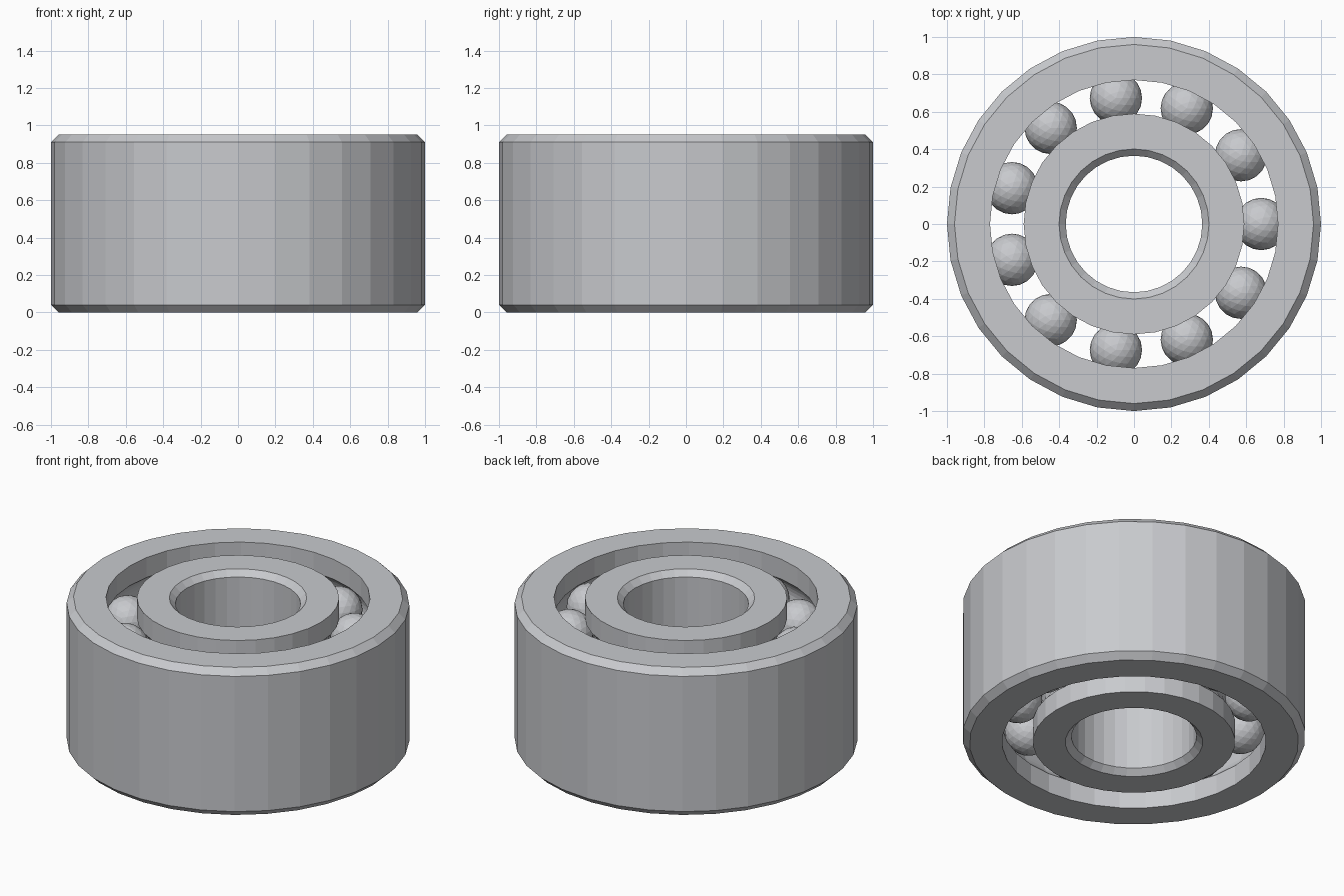
import bpy, bmesh
from math import sin, cos, pi, acos, tau

if "Cube" in bpy.data.objects:
    bpy.data.objects.remove(bpy.data.objects["Cube"], do_unlink=True)

HEIGHT = 0.95
ROWS = (HEIGHT / 4, HEIGHT * 3 / 4)   # heights of the two ball rows
PITCH, BALL = 0.68, 0.14              # ball circle radius, ball radius
GAP = 0.09                            # half the gap between the rings
GROOVE = BALL + 0.002
SIDES, BALLS, ARC = 32, 11, 10
CHAMFER = 0.04

steel = bpy.data.materials.new("steel grey")
steel.use_nodes = True
colour = (0.58, 0.59, 0.615, 1)
steel.diffuse_color = colour
steel.node_tree.nodes["Principled BSDF"].inputs["Base Color"].default_value = colour


def add_object(name, bm):
    mesh = bpy.data.meshes.new(name)
    bm.to_mesh(mesh)
    bm.free()
    mesh.materials.append(steel)
    obj = bpy.data.objects.new(name, mesh)
    bpy.context.collection.objects.link(obj)
    return obj


def race_profile(side):
    """Grooved wall from bottom to top; side is 1 for outer, -1 for inner."""
    points = [(PITCH + side * GAP, 0)]
    half = acos(GAP / GROOVE)
    for z in ROWS:
        for i in range(ARC + 1):
            a = -half + 2 * half * i / ARC
            points.append((PITCH + side * GROOVE * cos(a), z + GROOVE * sin(a)))
    return points + [(PITCH + side * GAP, HEIGHT)]


def chamfered_wall(radius, side, c):
    """Plain wall from top to bottom with chamfered ends."""
    r = radius - side * c
    return [(r, HEIGHT), (radius, HEIGHT - c), (radius, c), (r, 0)]


def lathe(name, profile):
    """Turn a closed profile around the z axis."""
    bm = bmesh.new()
    loops = [[bm.verts.new((r * cos(tau * s / SIDES), r * sin(tau * s / SIDES), z))
              for r, z in profile] for s in range(SIDES)]
    n = len(profile)
    for s in range(SIDES):
        a, b = loops[s], loops[(s + 1) % SIDES]
        for i in range(n):
            j = (i + 1) % n
            bm.faces.new((a[i], b[i], b[j], a[j]))
    bmesh.ops.recalc_face_normals(bm, faces=bm.faces)
    return add_object(name, bm)


# Rings with a raceway for each row
lathe("outer_ring", race_profile(1) + chamfered_wall(1.0, 1, CHAMFER))
lathe("inner_ring", race_profile(-1) + chamfered_wall(0.365, -1, 0.036))

# Faceted balls, one shared mesh
bm = bmesh.new()
bmesh.ops.create_icosphere(bm, subdivisions=3, radius=BALL)
first = add_object("ball", bm)
for row, z in zip(("lower", "upper"), ROWS):
    for i in range(BALLS):
        a = tau * i / BALLS
        ball = bpy.data.objects.new(f"{row}_ball_{i + 1}", first.data)
        ball.location = (PITCH * cos(a), PITCH * sin(a), z)
        bpy.context.collection.objects.link(ball)
bpy.data.objects.remove(first, do_unlink=True)
